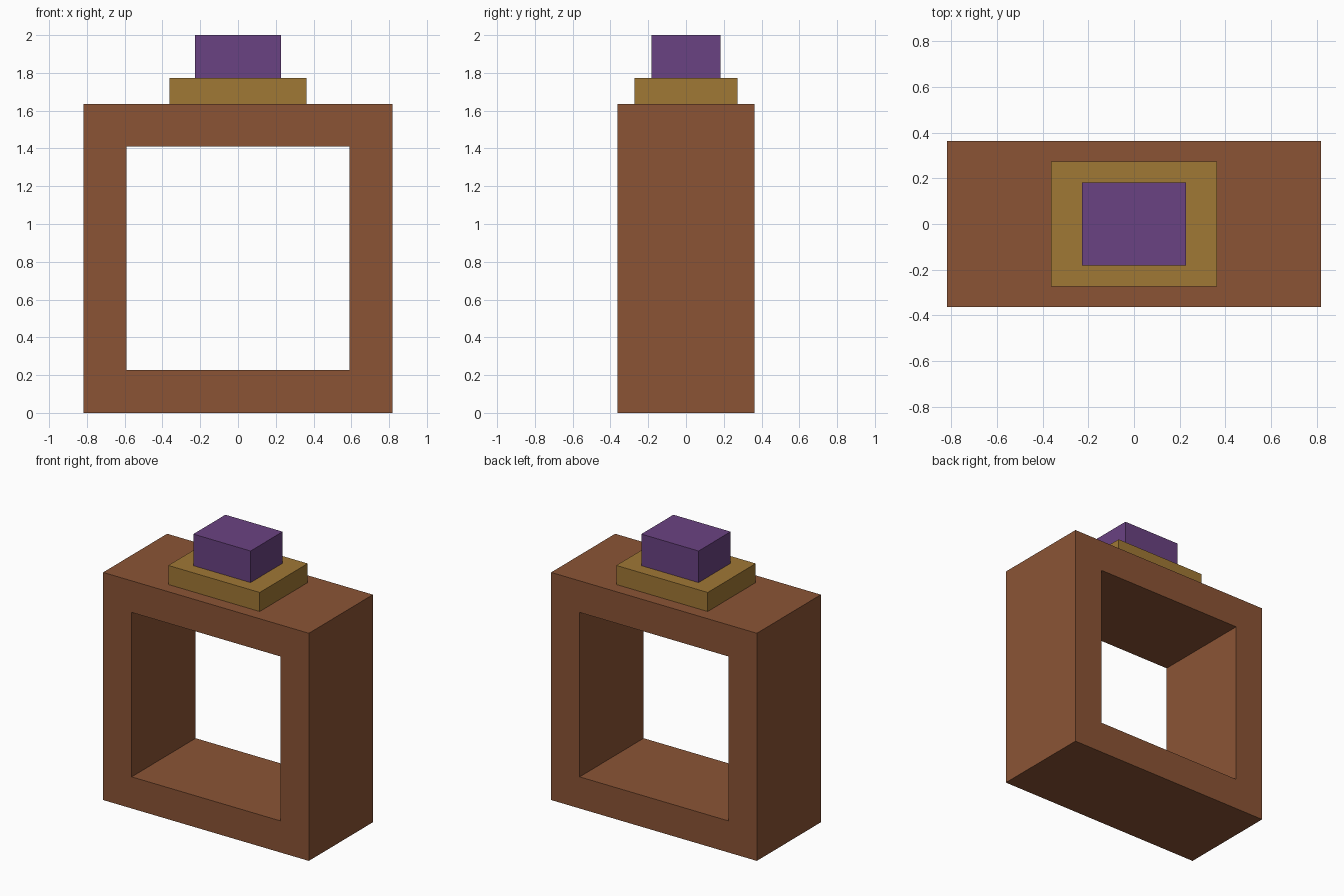
import bpy
import bmesh

cube = bpy.data.objects.get("Cube")
if cube:
    bpy.data.objects.remove(cube, do_unlink=True)


def linear(c):
    c /= 255
    return c / 12.92 if c <= 0.04045 else ((c + 0.055) / 1.055) ** 2.4


def material(name, rgb):
    mat = bpy.data.materials.new(name)
    colour = (*[linear(c) for c in rgb], 1)
    mat.diffuse_color = colour
    mat.use_nodes = True
    mat.node_tree.nodes["Principled BSDF"].inputs["Base Color"].default_value = colour
    return mat


def finish(name, bm, mat):
    bmesh.ops.recalc_face_normals(bm, faces=bm.faces)
    mesh = bpy.data.meshes.new(name)
    bm.to_mesh(mesh)
    bm.free()
    mesh.materials.append(mat)
    obj = bpy.data.objects.new(name, mesh)
    bpy.context.collection.objects.link(obj)
    return obj


def block(name, width, depth, bottom, top, mat):
    bm = bmesh.new()
    bmesh.ops.create_cube(bm, size=1)
    bmesh.ops.scale(bm, vec=(width, depth, top - bottom), verts=bm.verts)
    bmesh.ops.translate(bm, vec=(0, 0, (bottom + top) / 2), verts=bm.verts)
    return finish(name, bm, mat)


def square_band(name, outer, inner, depth, mat):
    """Square ring standing on z = 0; outer and inner are half widths."""
    bm = bmesh.new()
    corners = [(-1, -1), (1, -1), (1, 1), (-1, 1)]
    loops = [[bm.verts.new((x * r, y, outer + z * r)) for x, z in corners]
             for r, y in ((outer, -depth / 2), (outer, depth / 2),
                          (inner, depth / 2), (inner, -depth / 2))]
    # Join outside, back, inside and front into one closed band
    for a, b in zip(loops, loops[1:] + loops[:1]):
        for i in range(4):
            j = (i + 1) % 4
            bm.faces.new((a[i], a[j], b[j], b[i]))
    return finish(name, bm, mat)


brown = material("brown", (139, 84, 53))
gold = material("dark gold", (160, 120, 53))
purple = material("purple", (106, 66, 130))

# Square band, with a stepped mount and stone on top
square_band("band", 0.818, 0.591, 0.727, brown)
block("stone_mount", 0.727, 0.545, 1.636, 1.773, gold)
block("stone", 0.455, 0.364, 1.773, 2.0, purple)
